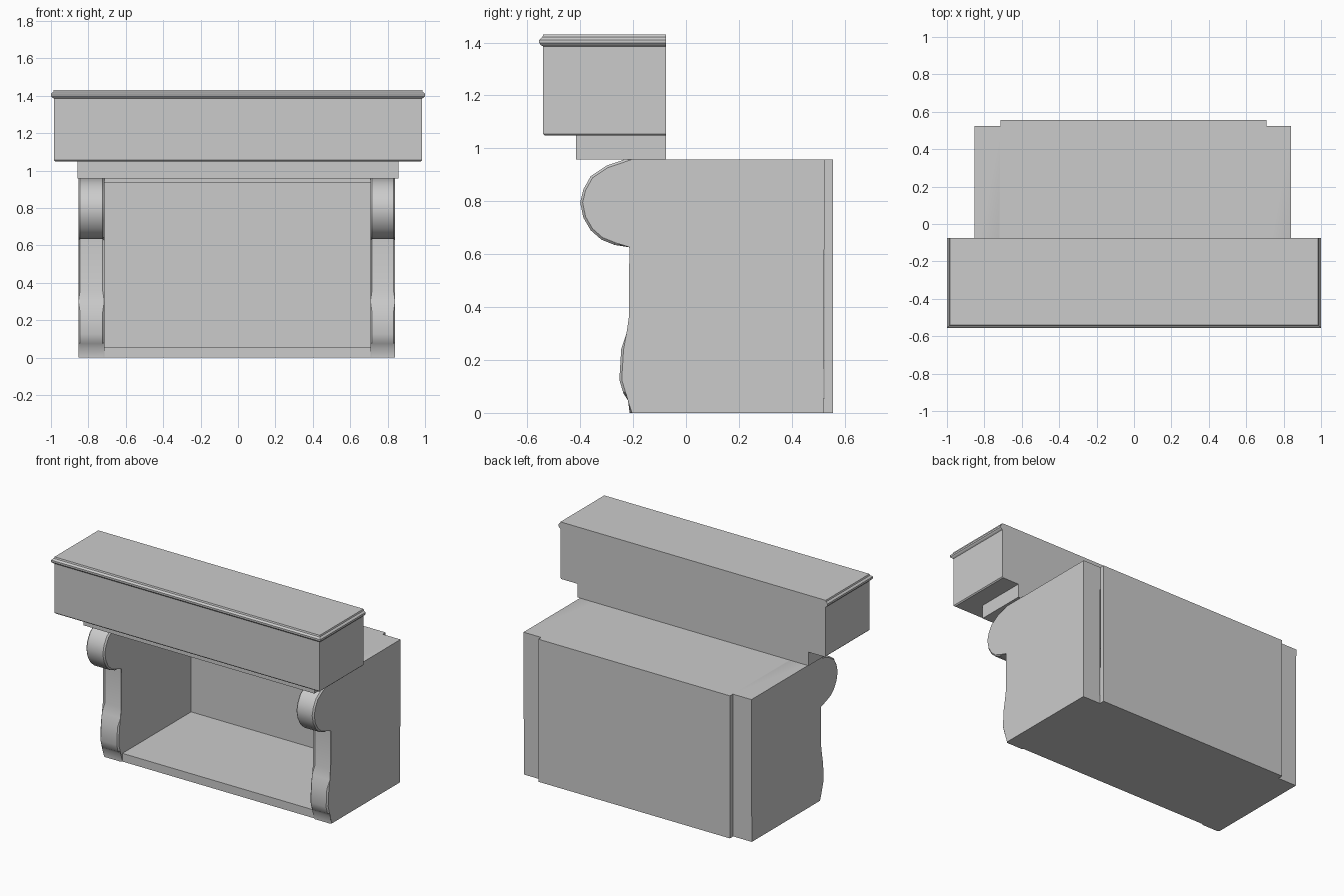
import bpy, bmesh

if "Cube" in bpy.data.objects:
    bpy.data.objects.remove(bpy.data.objects["Cube"])


def finish(bm, name, smooth=False):
    bmesh.ops.recalc_face_normals(bm, faces=bm.faces)
    mesh = bpy.data.meshes.new(name)
    bm.to_mesh(mesh)
    bm.free()
    obj = bpy.data.objects.new(name, mesh)
    bpy.context.collection.objects.link(obj)
    if smooth:
        bpy.ops.object.select_all(action='DESELECT')
        obj.select_set(True)
        bpy.context.view_layer.objects.active = obj
        bpy.ops.object.shade_smooth_by_angle(angle=0.6)
    return obj


def skin(rings):
    """Bridge a stack of matching closed rings and cap both ends."""
    bm = bmesh.new()
    loops = [[bm.verts.new(p) for p in ring] for ring in rings]
    for a, b in zip(loops, loops[1:]):
        for i in range(len(a)):
            j = (i + 1) % len(a)
            bm.faces.new((a[i], a[j], b[j], b[i]))
    bm.faces.new(loops[0])
    bm.faces.new(loops[-1])
    return bm


def extrude_x(profile, x0, x1):
    return skin([[(x, y, z) for y, z in profile] for x in (x0, x1)])


# Scroll-fronted side cheeks, (y, z) outline
CHEEK = [(0.52, 0), (0.524, 0.957), (-0.235, 0.957), (-0.30, 0.935),
         (-0.36, 0.895), (-0.388, 0.845), (-0.40, 0.795), (-0.388, 0.738),
         (-0.36, 0.69), (-0.32, 0.655), (-0.27, 0.635), (-0.205, 0.635),
         (-0.207, 0.36), (-0.225, 0.30), (-0.245, 0.24), (-0.252, 0.125),
         (-0.237, 0.075), (-0.21, 0.05), (-0.213, 0)]
for name, x0, x1 in (("left_cheek", -0.853, -0.715), ("right_cheek", 0.708, 0.84)):
    bm = extrude_x(CHEEK, x0, x1)
    # chamfer the front rim on both sides
    rim = [e for e in bm.edges
           if all(v.co.y < -0.15 for v in e.verts)
           and abs(e.verts[0].co.x - e.verts[1].co.x) < 1e-5]
    bmesh.ops.bevel(bm, geom=rim, offset=0.009, segments=1, affect='EDGES')
    finish(bm, name, smooth=True)

# Firebox: floor, back and ceiling in one C-shaped section
FIREBOX = [(-0.205, 0), (0.555, 0), (0.555, 0.957), (-0.205, 0.957),
           (-0.205, 0.935), (0.524, 0.935), (0.524, 0.055), (-0.205, 0.055)]
finish(extrude_x(FIREBOX, -0.715, 0.708), "firebox")

# Lintel under the mantel
BACK = -0.075
finish(extrude_x([(-0.415, 0.957), (BACK, 0.957), (BACK, 1.05), (-0.415, 1.05)],
                 -0.858, 0.858), "lintel")

# Mantel beam with top moulding: (overhang, z) stations, flush at the back
STATIONS = [(-0.007, 1.048), (0, 1.055), (0, 1.385), (0.008, 1.39),
            (0.015, 1.398), (0.015, 1.41), (0.008, 1.417), (0.003, 1.42),
            (0.0, 1.43)]
rings = []
for o, z in STATIONS:
    x, y = 0.985 + o, -0.54 - o
    rings.append([(-x, y, z), (x, y, z), (x, BACK, z), (-x, BACK, z)])
finish(skin(rings), "mantel")
